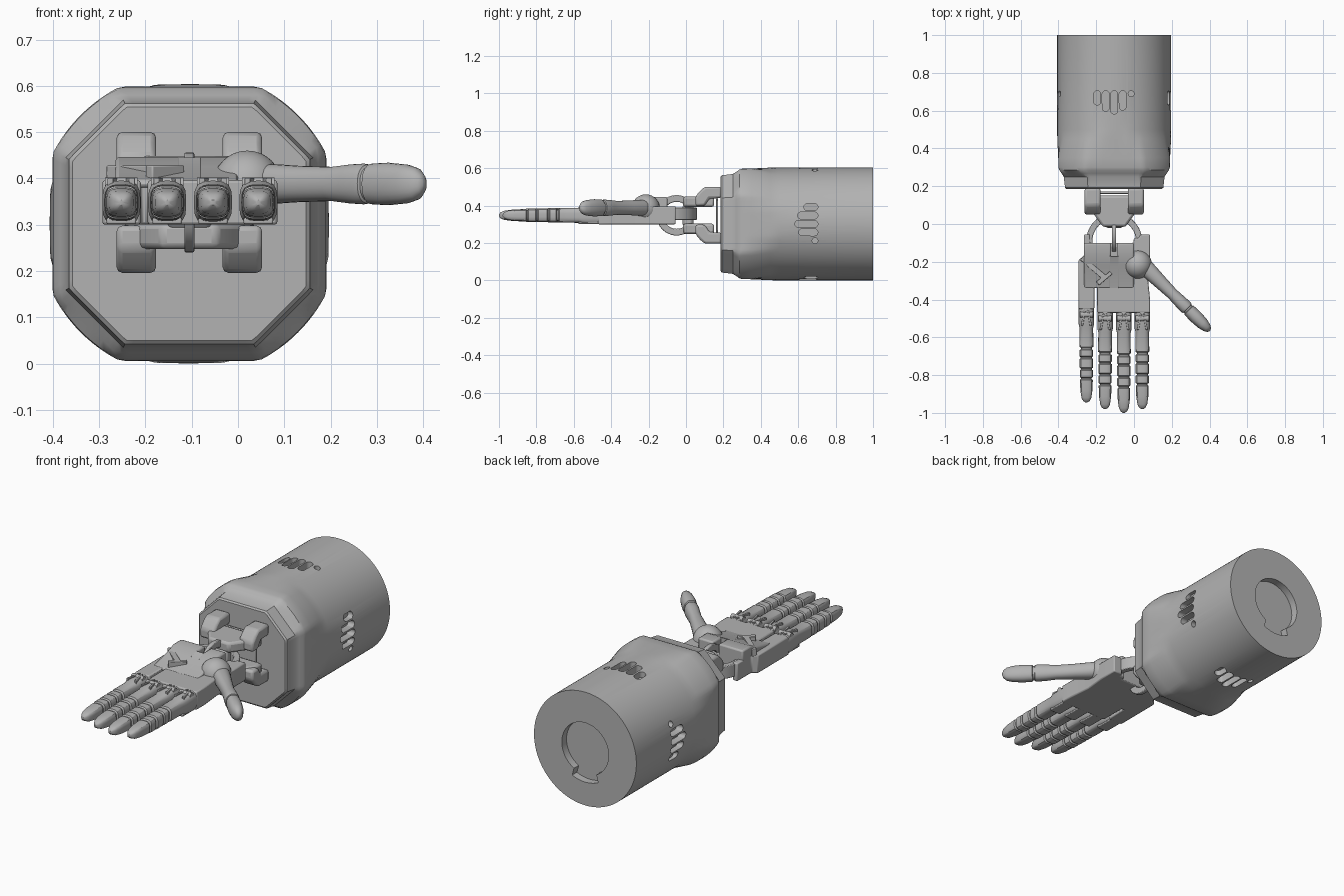
import bpy, bmesh, math
from mathutils import Vector, Matrix

if "Cube" in bpy.data.objects:
    bpy.data.objects.remove(bpy.data.objects["Cube"], do_unlink=True)

GREY = bpy.data.materials.new("matte_grey")
GREY.use_nodes = True
GREY.diffuse_color = (0.45, 0.45, 0.45, 1)
GREY.node_tree.nodes["Principled BSDF"].inputs["Base Color"].default_value = (0.45, 0.45, 0.45, 1)
GREY.node_tree.nodes["Principled BSDF"].inputs["Roughness"].default_value = 0.6

CX, CZ = -0.105, 0.302      # forearm axis
HZ = 0.348                  # hand mid height


def finish(name, bm, bevel=0.0, smooth=True):
    bmesh.ops.recalc_face_normals(bm, faces=bm.faces)
    me = bpy.data.meshes.new(name)
    bm.to_mesh(me)
    bm.free()
    me.materials.append(GREY)
    ob = bpy.data.objects.new(name, me)
    bpy.context.collection.objects.link(ob)
    if bevel:
        m = ob.modifiers.new("bevel", "BEVEL")
        m.width, m.segments, m.limit_method = bevel, 2, "ANGLE"
    if smooth:
        shade(ob)
    return ob


def shade(ob):
    bpy.ops.object.select_all(action="DESELECT")
    ob.select_set(True)
    bpy.context.view_layer.objects.active = ob
    bpy.ops.object.shade_smooth_by_angle(angle=math.radians(32))


def skin(bm, rings, closed=False):
    """Bridge equal rings of points; cap the ends unless the loop is closed."""
    vs = [[bm.verts.new(p) for p in r] for r in rings]
    n = len(vs[0])
    for a, b in zip(vs, vs[1:] + (vs[:1] if closed else [])):
        for i in range(n):
            bm.faces.new((a[i], a[(i + 1) % n], b[(i + 1) % n], b[i]))
    if not closed:
        bm.faces.new(vs[0])
        bm.faces.new(vs[-1][::-1])


def prism(name, pts, lo, hi, axis="z", bevel=0.006):
    """Extrude a profile: axis z takes (x, y) points, axis x takes (y, z)."""
    put = (lambda p, h: (p[0], p[1], h)) if axis == "z" else (lambda p, h: (h, p[0], p[1]))
    bm = bmesh.new()
    skin(bm, [[put(p, h) for p in pts] for h in (lo, hi)])
    return finish(name, bm, bevel)


def box(name, x, y, z, bevel=0.004):
    return prism(name, [(x[0], y[0]), (x[1], y[0]), (x[1], y[1]), (x[0], y[1])], *z, bevel=bevel)


def digit(name, base, length, sections, angle=0.0, power=2.8):
    """Rounded tube running towards -y, then turned about z. Sections: (t, half width, half height)."""
    rot = Matrix.Rotation(angle, 3, "Z")
    rings = []
    for t, w, h in sections:
        ring = []
        for i in range(24):
            a = math.tau * i / 24
            c, s = math.cos(a), math.sin(a)
            k = (abs(c) ** power + abs(s) ** power) ** (-1 / power)
            ring.append(Vector(base) + rot @ Vector((w * k * c, -t * length, h * k * s)))
        rings.append(ring)
    bm = bmesh.new()
    skin(bm, rings)
    return finish(name, bm)


def band(name, centre, r_out, r_in, width, plane, a0, a1):
    """Flat arc band in the xy or yz plane."""
    rings = []
    for i in range(33):
        a = math.radians(a0 + (a1 - a0) * i / 32)
        ring = []
        for r, h in ((r_in, -width), (r_out, -width), (r_out, width), (r_in, width)):
            u, v = r * math.cos(a), r * math.sin(a)
            ring.append(Vector(centre) + (Vector((u, v, h)) if plane == "xy" else Vector((h, u, v))))
        rings.append(ring)
    bm = bmesh.new()
    skin(bm, rings)
    return finish(name, bm, 0.004)


# Forearm: octagonal collar blending into a round sleeve. (y, square, circle, chamfer)
rings = []
for y, a, r, c in [(0.185, 0.252, 0.31, 0.275), (0.192, 0.26, 0.32, 0.283), (0.25, 0.267, 0.32, 0.29),
                   (0.268, 0.278, 0.322, 0.31), (0.285, 0.29, 0.33, 0.33), (0.30, 0.295, 0.332, 0.4),
                   (0.35, 0.296, 0.332, 0.4), (0.45, 0.301, 0.309, 0.4), (0.5, 0.302, 0.302, 0.4),
                   (1.0, 0.302, 0.302, 0.4)]:
    ring = []
    for i in range(128):
        t = math.tau * i / 128
        p, q = abs(math.cos(t)), abs(math.sin(t))
        d = min(r, a / max(p, q), c * math.sqrt(2) / (p + q))
        ring.append((CX + d * math.cos(t), y, CZ + d * math.sin(t)))
    rings.append(ring)
bm = bmesh.new()
skin(bm, rings)
forearm = finish("forearm_sleeve", bm, smooth=False)

# Cutters: vent slots on four sides and the keyed socket at the rear
bm = bmesh.new()
for k in range(4):
    turn = Matrix.Rotation(k * math.pi / 2, 3, "Y")
    for x, y0, y1 in [(-0.09, 0.63, 0.705), (-0.045, 0.597, 0.705), (0, 0.582, 0.705),
                      (0.045, 0.603, 0.705), (0.09, 0.674, 0.705)]:
        r = 0.0185 if x < 0.08 else 0.0155
        outline = [(x + r * math.cos(math.tau * i / 24),
                    (y1 - r if i <= 12 else y0 + r) + r * math.sin(math.tau * i / 24)) for i in range(24)]
        skin(bm, [[turn @ Vector((px, py, h)) + Vector((CX, 0, CZ)) for px, py in outline]
                  for h in (0.262, 0.33)])
key = []
for i in range(120):
    deg = i * 3 + 1.5
    r = 0.178 if abs(deg - 270) < 26 else 0.138
    key.append((r * math.cos(math.radians(deg)), r * math.sin(math.radians(deg))))
skin(bm, [[(CX + u, y, CZ + v) for u, v in key] for y in (0.96, 1.03)])
cutter = finish("sleeve_cutter", bm, smooth=False)
cutter.hide_render = True
m = forearm.modifiers.new("cut", "BOOLEAN")
m.operation, m.solver, m.object = "DIFFERENCE", "EXACT", cutter
bpy.context.view_layer.objects.active = forearm
bpy.ops.object.modifier_apply(modifier="cut")
bpy.data.objects.remove(cutter, do_unlink=True)
shade(forearm)

# Wrist bracket: mirrored upper and lower yokes with two feet each
foot = [(0.19, 0.152), (0.10, 0.152), (0.075, 0.13), (0.05, 0.10), (0.05, 0.05), (0.10, 0.05),
        (0.125, 0.09), (0.19, 0.092)]
yoke = [(-0.25, 0.15), (0.04, 0.15), (0.03, 0.09), (-0.045, -0.015), (-0.165, -0.015), (-0.24, 0.09)]
for s, side in ((1, "upper"), (-1, "lower")):
    for x0, x1, lr in ((-0.262, -0.177, "right"), (-0.033, 0.052, "left")):
        prism(f"{side}_{lr}_bracket_foot", [(y, HZ + s * z) for y, z in foot], x0, x1, "x", 0.012)
    lo, hi = sorted((HZ + s * 0.045, HZ + s * 0.1))
    prism(f"{side}_yoke", yoke, lo, hi, bevel=0.012)
box("bracket_nose", (-0.155, -0.055), (-0.02, 0.04), (0.29, 0.405), 0.015)
box("bracket_back_plate", (-0.2, -0.01), (0.16, 0.172), (0.255, 0.44))

# Interlocked wrist hoops
band("hand_hoop", (CX, -0.09, HZ + 0.008), 0.148, 0.115, 0.034, "xy", -10, 190)
band("bracket_hoop", (CX, -0.05, HZ), 0.108, 0.072, 0.011, "yz", 60, 300)

# Palm with the little-finger slit, and the raised wrist deck
palm = [(-0.265, -0.055), (-0.235, -0.055), (-0.235, -0.1), (-0.005, -0.1), (0.0, -0.075), (0.025, -0.075),
        (0.035, -0.055), (0.085, -0.055), (0.085, -0.16), (0.073, -0.28), (0.085, -0.4), (0.085, -0.47),
        (-0.195, -0.47), (-0.195, -0.33), (-0.21, -0.33), (-0.21, -0.45), (-0.293, -0.45),
        (-0.293, -0.19), (-0.265, -0.17)]
prism("palm", palm, 0.30, 0.396)
deck = [(-0.1, 0.38), (-0.1, 0.446), (-0.17, 0.446), (-0.22, 0.425), (-0.34, 0.396), (-0.34, 0.38)]
for x0, x1, part in ((-0.265, -0.122, "right"), (-0.088, 0.0, "left")):
    prism(f"{part}_wrist_deck", deck, x0, x1, "x", 0.008)
prism("deck_bridge", deck[2:] + [(-0.17, 0.38)], -0.13, -0.08, "x", 0.002)
prism("diagonal_strap", [(-0.285, -0.19), (-0.27, -0.17), (-0.15, -0.27), (-0.13, -0.25), (-0.115, -0.265),
                         (-0.185, -0.325), (-0.2, -0.305), (-0.175, -0.285)], 0.39, 0.428, bevel=0.003)

# Fingers: grooved lofts, each with a knuckle pin and a pair of tendon struts
sections = [(0, .041, .047), (.17, .041, .047), (.21, .036, .04), (.41, .037, .039), (.42, .029, .031),
            (.435, .029, .031), (.445, .036, .038), (.51, .036, .038), (.52, .03, .032), (.53, .03, .032),
            (.54, .036, .037), (.63, .036, .037), (.64, .029, .03), (.65, .029, .03), (.66, .035, .036),
            (.73, .035, .036), (.74, .028, .029), (.75, .028, .029), (.76, .034, .033), (.87, .032, .03),
            (.95, .026, .024), (.985, .017, .016), (1, .005, .005)]
for name, x, start, tip in (("little", -0.252, -0.445, -0.945), ("ring", -0.153, -0.465, -0.98),
                            ("middle", -0.054, -0.465, -1.0), ("index", 0.044, -0.465, -0.98)):
    digit(f"{name}_finger", (x, start, HZ), start - tip, sections, power=3.4)
    k = start - 0.035
    bm = bmesh.new()
    bmesh.ops.create_cone(bm, cap_ends=True, segments=20, radius1=0.016, radius2=0.016, depth=0.07,
                          matrix=Matrix.Translation((x, k, 0.386)) @ Matrix.Rotation(math.pi / 2, 4, "Y"))
    finish(f"{name}_knuckle_pin", bm)
    for s in (-1, 1):
        prism(f"{name}_tendon_strut", [(x + s * 0.004, k + 0.025), (x + s * 0.012, k + 0.025),
              (x + s * 0.03, k - 0.06), (x + s * 0.018, k - 0.06)], 0.38, 0.401, bevel=0.002)
    box(f"{name}_finger_pad", (x - 0.032, x + 0.032), (start - 0.11, start + 0.02), (0.301, 0.315))

# Thumb: domed socket, waisted shaft and rounded tip
bm = bmesh.new()
bmesh.ops.create_uvsphere(bm, u_segments=32, v_segments=16, radius=1,
                          matrix=Matrix.Translation((0.02, -0.215, 0.385)) @ Matrix.Diagonal((0.075, 0.075, 0.075, 1)))
finish("thumb_socket", bm)
thumb = [(0, .03, .03), (.05, .043, .042), (.15, .043, .043), (.3, .037, .039), (.48, .031, .037),
         (.58, .034, .042), (.66, .036, .044), (.685, .034, .042), (.69, .029, .037), (.705, .029, .037),
         (.71, .034, .044), (.8, .036, .046), (.9, .032, .042), (.96, .024, .034), (.99, .014, .02), (1, .004, .006)]
digit("thumb", (0.02, -0.19, 0.388), 0.535, thumb, math.radians(45.5), 2.3)
